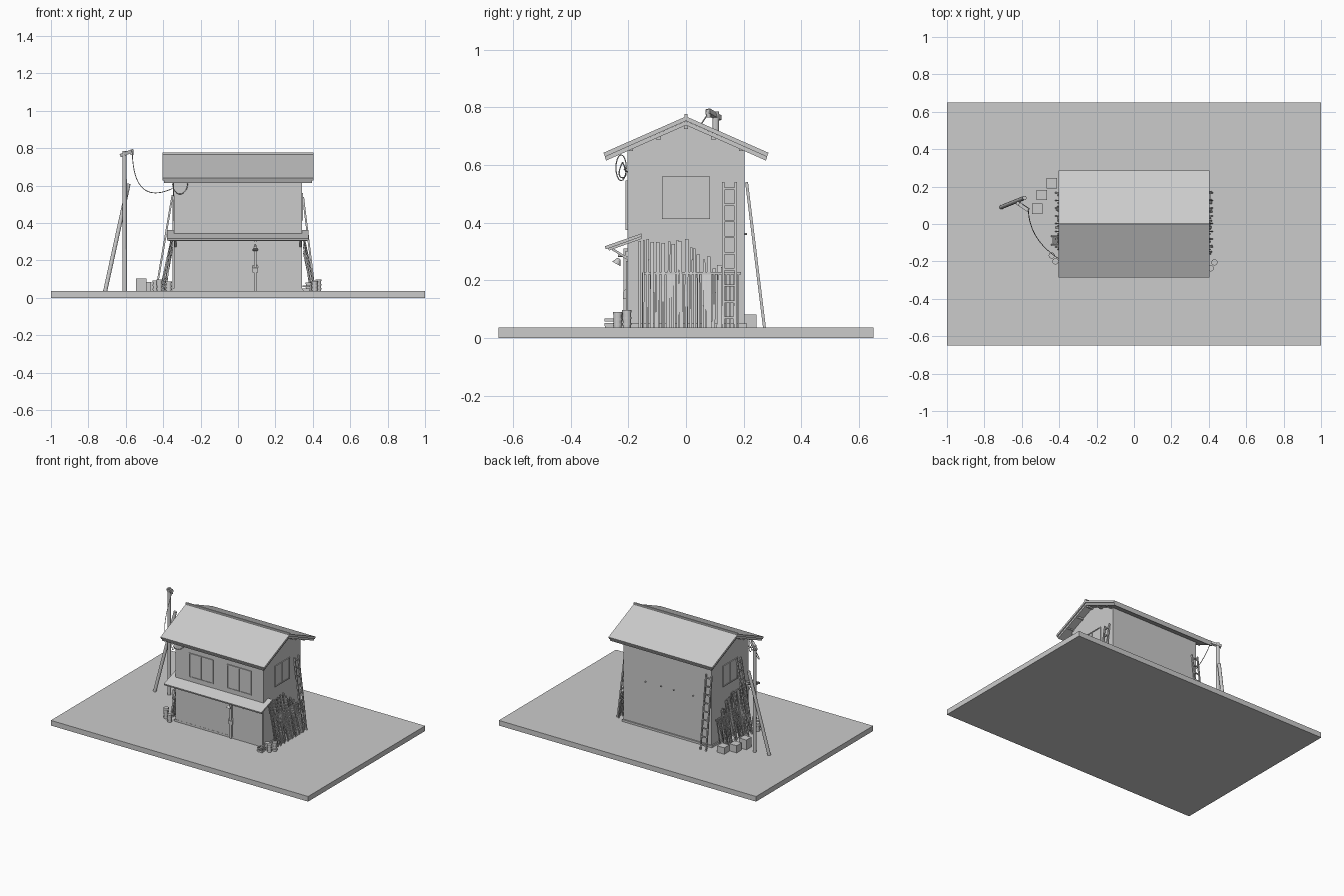
import bpy, bmesh, math, random
from mathutils import Vector, Matrix

if "Cube" in bpy.data.objects:
    bpy.data.objects.remove(bpy.data.objects["Cube"])

random.seed(4)
G = 0.036  # top of the ground slab


class Part:
    """Collects simple solids into one named mesh object."""
    def __init__(self, name):
        self.name, self.bm = name, bmesh.new()

    def box(self, x0, x1, y0, y1, z0, z1):
        m = Matrix.Translation(((x0 + x1) / 2, (y0 + y1) / 2, (z0 + z1) / 2)) @ \
            Matrix.Diagonal((x1 - x0, y1 - y0, z1 - z0, 1))
        bmesh.ops.create_cube(self.bm, size=1, matrix=m)

    def beam(self, a, b, w, t, side=(0, 1, 0)):
        # rectangular bar from a to b, w along side, t across it
        a, b = Vector(a), Vector(b)
        d = (b - a).normalized()
        s = Vector(side)
        s = (s - d * s.dot(d)).normalized()
        r = Matrix((s, d.cross(s), d)).transposed().to_4x4()
        m = Matrix.Translation((a + b) / 2) @ r @ Matrix.Diagonal((w, t, (b - a).length, 1))
        bmesh.ops.create_cube(self.bm, size=1, matrix=m)

    def rod(self, a, b, r1, r2=None, n=12):
        a, b = Vector(a), Vector(b)
        m = Matrix.Translation((a + b) / 2) @ (b - a).to_track_quat('Z', 'Y').to_matrix().to_4x4()
        bmesh.ops.create_cone(self.bm, cap_ends=True, segments=n, radius1=r1,
                              radius2=r1 if r2 is None else r2, depth=(b - a).length, matrix=m)

    def prism(self, pts, x0, x1):
        # (y, z) profile extruded along x
        f = self.bm.faces.new([self.bm.verts.new((x0, y, z)) for y, z in pts])
        e = bmesh.ops.extrude_face_region(self.bm, geom=[f])
        bmesh.ops.translate(self.bm, vec=(x1 - x0, 0, 0),
                            verts=[v for v in e['geom'] if isinstance(v, bmesh.types.BMVert)])

    def done(self):
        bmesh.ops.recalc_face_normals(self.bm, faces=self.bm.faces)
        me = bpy.data.meshes.new(self.name)
        self.bm.to_mesh(me)
        self.bm.free()
        ob = bpy.data.objects.new(self.name, me)
        bpy.context.collection.objects.link(ob)
        return ob


def cable(name, pts, r=0.0022):
    cu = bpy.data.curves.new(name, 'CURVE')
    cu.dimensions, cu.bevel_depth, cu.bevel_resolution = '3D', r, 1
    sp = cu.splines.new('POLY')
    sp.points.add(len(pts) - 1)
    for p, c in zip(sp.points, pts):
        p.co = (*c, 1)
    bpy.context.collection.objects.link(bpy.data.objects.new(name, cu))


def ladder(name, foot, top, side, width=0.044, rungs=9):
    p = Part(name)
    foot, top, side = Vector(foot), Vector(top), Vector(side)
    for s in (-1, 1):
        o = side * s * width / 2
        p.beam(foot + o, top + o, 0.008, 0.01, side)
    for i in range(rungs):
        c = foot.lerp(top, (i + 0.6) / rungs)
        p.beam(c - side * width / 2, c + side * width / 2, 0.008, 0.007, (0, 0, 1))
    p.done()


# ground slab
p = Part("ground_slab"); p.box(-1, 1, -.65, .65, 0, G); p.done()

# house body with gables, and plinth
p = Part("house_walls")
p.prism([(-.203, G), (.203, G), (.203, .65), (0, .74), (-.203, .65)], -.342, .342)
p.done()
p = Part("plinth"); p.box(-.35, .35, -.208, .212, G, .05); p.done()

# main roof: upper and lower layer, ridge cap, purlins
def gable(name, half, ridge, eave, t, hx):
    p = Part(name)
    n = t * .4
    p.prism([(-half, eave), (0, ridge), (half, eave), (half - n, eave - t),
             (0, ridge - t * 1.1), (-half + n, eave - t)], -hx, hx)
    p.done()
gable("roof_top_layer", .286, .768, .642, .014, .403)
gable("roof_under_layer", .282, .752, .628, .013, .395)
p = Part("ridge_cap"); p.box(-.403, .403, -.006, .006, .755, .776); p.done()
p = Part("purlins")
for y, z in ((0, .732), (-.095, .694), (.095, .694), (-.19, .655), (.19, .655)):
    p.box(-.385, .385, y - .007, y + .007, z - .007, z + .012)
p.done()

# front canopy with second layer and fascia
p = Part("front_canopy")
p.prism([(-.281, .318), (-.155, .362), (-.155, .351), (-.278, .307)], -.38, .378)
p.prism([(-.27, .311), (-.155, .351), (-.155, .343), (-.267, .303)], -.372, .37)
p.done()
p = Part("canopy_brackets")
for x in (-.335, .335):
    p.beam((x, -.203, .275), (x, -.255, .308), .01, .008, (1, 0, 0))
p.done()

# windows: frame, panes, centre bar
def window(name, axis, c, half, z0, z1, wall):
    p = Part(name)
    def bar(a0, a1, b0, b1, d):
        lo, hi = sorted((wall, wall + math.copysign(d, wall)))
        if axis == 'x':
            p.box(a0, a1, lo, hi, b0, b1)
        else:
            p.box(lo, hi, a0, a1, b0, b1)
    bar(c - half, c + half, z0, z1, .002)
    f = .006
    for a in (c - half, c - f / 2, c + half - f):
        bar(a, a + f, z0, z1, .006)
    for b in (z0, z1 - f):
        bar(c - half, c + half, b, b + f, .006)
    p.done()
window("front_window_left", 'x', -.143, .094, .375, .545, -.203)
window("front_window_right", 'x', .153, .094, .375, .545, -.203)
for s, n in ((1, "right"), (-1, "left")):
    window("gable_window_" + n, 'y', 0, .083, .413, .56, s * .342)

# ground-floor shutter and doors
p = Part("front_shutter"); p.box(-.33, .085, -.207, -.2, .05, .283); p.done()
p = Part("front_doors")
p.box(.105, .218, -.208, -.2, .05, .267)
p.box(.221, .335, -.208, -.2, .05, .267)
p.done()
p = Part("door_lintel"); p.box(-.335, .34, -.211, -.2, .283, .3); p.done()

# pipe, lamp and letter box beside the door
p = Part("wall_pipe"); p.box(.086, .1, -.217, -.2, G, .31); p.done()
p = Part("wall_lamp")
p.rod((.093, -.205, .285), (.093, -.235, .285), .004)
p.rod((.093, -.232, .275), (.093, -.242, .257), .006, .016)
p.done()
p = Part("letter_box")
p.prism([(-.203, .135), (-.218, .135), (-.218, .16), (-.203, .177)], .078, .108)
p.done()

# back wall bolts
p = Part("back_wall_bolts")
for x in (-.2, -.05, .05, .17):
    p.rod((x, .2, .36), (x, .212, .36), .004, n=8)
p.done()

# ladders
ladder("right_ladder", (.41, .151, G), (.348, .151, .54), (0, 1, 0))
ladder("left_ladder", (-.438, -.088, G), (-.35, -.088, .55), (0, 1, 0))
ladder("back_ladder", (-.325, .272, G), (-.325, .21, .54), (1, 0, 0))

# leaning planks on both sides: tall back row and short front row with rails
for s, n in ((1, "right"), (-1, "left")):
    p = Part("leaning_planks_" + n)
    y = -.16
    while y < .12:
        w = random.choice((.006, .008, .012, .016))
        h = .35 - max(0, y) * .9 + random.uniform(-.025, .01)
        p.beam((s * random.uniform(.385, .418), y, G), (s * .35, y + random.uniform(-.004, .004), h), w, .006)
        y += w + random.uniform(.003, .009)
    p.done()
    p = Part("short_slats_" + n)
    for i in range(25):
        y = -.15 + i * .0138
        p.beam((s * (.395 + .012 * (i % 3)), y, G), (s * .365, y, .225), .006, .006)
    p.box(*sorted((s * .362, s * .37)), -.15, .19, .22, .228)
    p.done()

# utility pole, brace and head
p = Part("utility_pole"); p.rod((-.606, .103, G), (-.606, .103, .785), .012, .011); p.done()
p = Part("pole_brace"); p.rod((-.71, .09, G), (-.585, .14, .61), .011); p.done()
p = Part("pole_head")
p.beam((-.625, .115, .762), (-.565, .075, .786), .018, .018)
p.rod((-.568, .078, .765), (-.568, .078, .792), .008)
p.done()

# hanging cable and its coil at the eave
A, B = Vector((-.565, .075, .775)), Vector((-.35, -.215, .585))
cable("power_cable", [A.lerp(B, t / 20) - Vector((.05, .02, .095)) * (4 * t / 20 * (1 - t / 20))
                      + Vector((0, 0, 0)) for t in range(21)])
cable("cable_coil", [(-.31 + .04 * -math.cos(math.pi * t / 12), -.22 - .012 * math.sin(math.pi * t / 6),
                      .61 - .055 * math.sin(math.pi * t / 12)) for t in range(13)])
cable("cable_loop", [(-.345, -.225 + .018 * math.cos(math.tau * t / 16),
                      .59 + .045 * math.sin(math.tau * t / 16)) for t in range(17)])

# tubs with hoops near the front corners
def tub(name, x, y, h, r=.015):
    p = Part(name)
    p.rod((x, y, G), (x, y, G + h), r * .92, r, 16)
    for k in (.2, .55, .95):
        p.rod((x, y, G + h * k - .004), (x, y, G + h * k + .004), r * 1.1, n=16)
    p.done()
for i, (x, y, h) in enumerate(((.43, -.205, .06), (.41, -.237, .052), (-.44, -.168, .055),
                               (-.42, -.2, .062), (.378, -.215, .045), (-.37, -.23, .05))):
    tub(f"tub_{i + 1}", x, y, h)

# slatted front crate
p = Part("small_crate")
for k in range(2):
    z = G + .005 + k * .016
    p.box(.345, .385, -.283, -.278, z, z + .01)
    p.box(.345, .385, -.252, -.247, z, z + .01)
    p.box(.345, .35, -.283, -.247, z, z + .01)
    p.box(.38, .385, -.283, -.247, z, z + .01)
p.box(.347, .383, -.28, -.25, G, G + .005)
p.done()

# crates beside the pole
for i, (x, y, h) in enumerate(((-.441, .217, .045), (-.494, .155, .05), (-.518, .081, .068))):
    p = Part(f"crate_{i + 1}")
    p.box(x - .028, x + .028, y - .028, y + .028, G, G + h)
    p.done()
